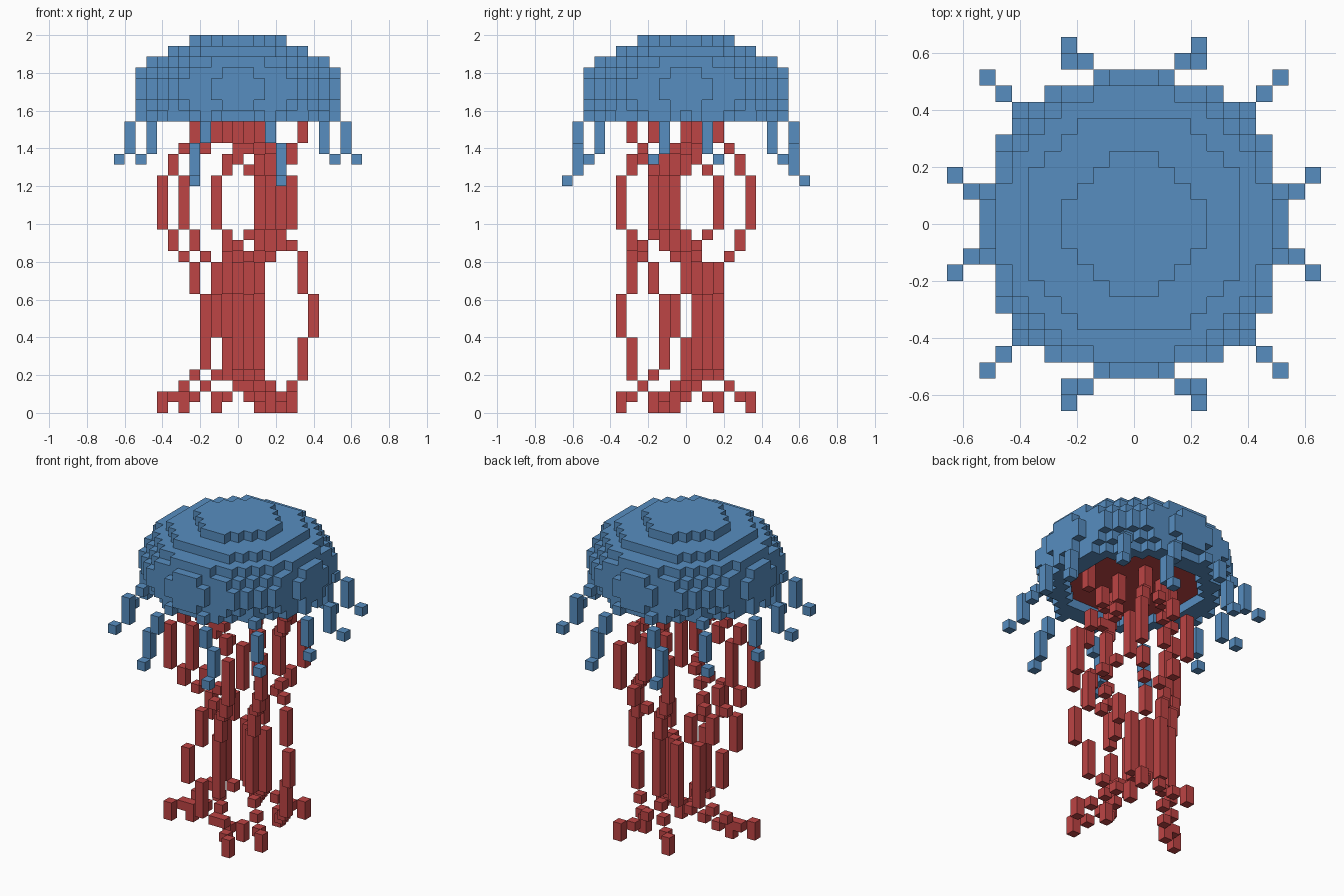
import bpy, bmesh
from mathutils import Vector

cube = bpy.data.objects.get("Cube")
if cube:
    bpy.data.objects.remove(cube, do_unlink=True)

V = 2 / 35  # voxel size


def material(name, rgb):
    m = bpy.data.materials.new(name)
    m.use_nodes = True
    col = (*rgb, 1)
    m.diffuse_color = col
    bsdf = m.node_tree.nodes["Principled BSDF"]
    bsdf.inputs["Base Color"].default_value = col
    bsdf.inputs["Roughness"].default_value = 0.9
    return m


blue = material("bell blue", (0.095, 0.27, 0.53))
red = material("strand red", (0.51, 0.058, 0.058))

DIRS = [Vector(d) for d in ((1, 0, 0), (-1, 0, 0), (0, 1, 0),
                            (0, -1, 0), (0, 0, 1), (0, 0, -1))]


def voxel_object(name, cells, mat):
    """Build the outer skin of a set of (i, j, k) grid cells."""
    bm = bmesh.new()
    for c in cells:
        centre = Vector((c[0], c[1], c[2] + 0.5))
        for d in DIRS:
            if (c[0] + int(d.x), c[1] + int(d.y), c[2] + int(d.z)) in cells:
                continue
            u = Vector((d.y, d.z, d.x))
            w = d.cross(u)
            corners = [centre + (d + u * a + w * b) / 2
                       for a, b in ((-1, -1), (1, -1), (1, 1), (-1, 1))]
            bm.faces.new([bm.verts.new(p * V) for p in corners])
    bmesh.ops.remove_doubles(bm, verts=bm.verts, dist=V * 0.01)
    bmesh.ops.recalc_face_normals(bm, faces=bm.faces)
    me = bpy.data.meshes.new(name)
    bm.to_mesh(me)
    bm.free()
    me.materials.append(mat)
    ob = bpy.data.objects.new(name, me)
    bpy.context.collection.objects.link(ob)
    return ob


def disc(k, outer, inner=-1):
    """Cells of layer k with inner < squared radius <= outer."""
    return {(i, j, k) for i in range(-9, 10) for j in range(-9, 10)
            if inner < i * i + j * j <= outer}


# Bell: stacked discs, open at the bottom
CORE = 45
bell = disc(27, 73, CORE) | disc(28, 82, CORE)
for k, r2 in ((29, 89), (30, 89), (31, 82), (32, 68), (33, 45), (34, 17)):
    bell |= disc(k, r2)

# Red underside inside the bell
voxel_object("bell_underside", disc(28, CORE), red)

# Short rim tentacles: (i, j, lowest k, highest k), mirrored to all quarters
rim_paths = {
    "side": [(9, 1, 27, 27), (10, 2, 24, 26), (11, 3, 23, 23)],
    "corner": [(7, 7, 27, 27), (8, 8, 24, 26), (9, 9, 23, 23)],
    "end": [(2, 9, 27, 27), (3, 10, 25, 26), (4, 10, 22, 24), (4, 11, 21, 21)],
}
for label, path in rim_paths.items():
    for sx in (1, -1):
        for sy in (1, -1):
            cells = set()
            for i, j, lo, hi in path:
                for k in range(lo, hi + 1):
                    (bell if k == 27 else cells).add((sx * i, sy * j, k))
            name = "rim_tentacle_%s_%s_%s" % (
                label, "left" if sx > 0 else "right", "back" if sy > 0 else "front")
            voxel_object(name, cells, blue)

voxel_object("bell", bell, blue)

# Long strands sway diagonally: (sideways shift, lowest k, highest k)
inner_sway = [(0, 25, 27), (1, 24, 24), (2, 22, 23), (3, 17, 21), (2, 15, 16),
              (1, 14, 14), (0, 11, 13), (-1, 4, 10), (0, 3, 3), (1, 2, 2),
              (2, 1, 1), (3, 0, 1)]
outer_sway = [(0, 25, 27), (1, 23, 24), (2, 22, 22), (3, 17, 21), (2, 16, 16),
              (1, 15, 15), (0, 11, 14), (-1, 7, 10), (0, 3, 6), (1, 2, 2),
              (2, 1, 1), (3, 0, 1)]

# Start cell, sway direction, sway pattern
strands = [
    (-4, 1, -1, -1, inner_sway),
    (-2, 2, -1, -1, inner_sway),
    (0, -3, 1, -1, inner_sway),
    (1, 3, 1, 1, inner_sway),
    (1, 3, -1, 1, inner_sway),
    (2, 0, 1, -1, inner_sway),
    (6, 0, -1, 1, outer_sway),
    (-1, -5, 1, 1, outer_sway),
]
for n, (i, j, si, sj, sway) in enumerate(strands, 1):
    cells = {(i + si * d, j + sj * d, k)
             for d, lo, hi in sway for k in range(lo, hi + 1)}
    voxel_object("long_strand_%d" % n, cells, red)
